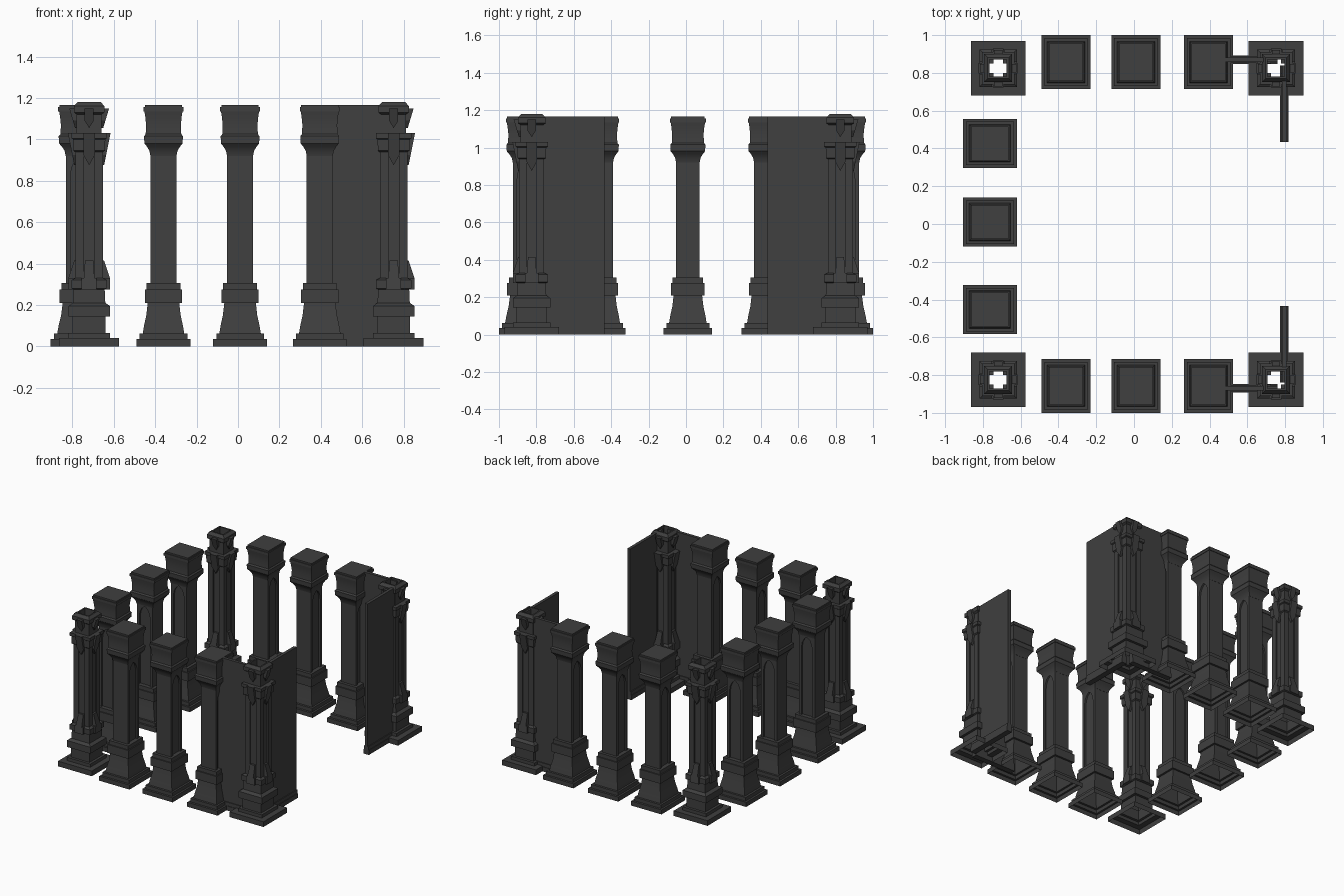
import bpy, bmesh, math
from mathutils import Matrix, Vector

cube = bpy.data.objects.get("Cube")
if cube:
    bpy.data.objects.remove(cube, do_unlink=True)

stone = bpy.data.materials.new("dark_stone")
stone.use_nodes = True
stone.diffuse_color = (0.05, 0.05, 0.05, 1)
stone.node_tree.nodes["Principled BSDF"].inputs["Base Color"].default_value = (0.05, 0.05, 0.05, 1)


def loft(bm, profile, depth=1.0, cap_top=False):
    """Rectangular shell through (height, half width) pairs, open underneath."""
    rings = []
    for z, w in profile:
        hx, hy = w if isinstance(w, tuple) else (w, w * depth)
        rings.append([bm.verts.new((sx * hx, sy * hy, z))
                      for sx, sy in ((-1, -1), (1, -1), (1, 1), (-1, 1))])
    for a, b in zip(rings, rings[1:]):
        for i in range(4):
            j = (i + 1) % 4
            bm.faces.new((a[i], a[j], b[j], b[i]))
    if cap_top:
        bm.faces.new(rings[-1])


def plate(bm, outline, back, front, turn):
    """Prism on the -y side from an (x, z) outline; front(z) gives its reach."""
    rot = Matrix.Rotation(turn, 3, 'Z')
    inner = [bm.verts.new(rot @ Vector((x, -back, z))) for x, z in outline]
    outer = [bm.verts.new(rot @ Vector((x, -front(z), z))) for x, z in outline]
    bm.faces.new(outer)
    bm.faces.new(inner[::-1])
    n = len(outline)
    for i in range(n):
        j = (i + 1) % n
        bm.faces.new((outer[j], outer[i], inner[i], inner[j]))


def box(bm, x0, x1, y0, y1, z0, z1):
    m = (Matrix.Translation(((x0 + x1) / 2, (y0 + y1) / 2, (z0 + z1) / 2))
         @ Matrix.Diagonal((x1 - x0, y1 - y0, z1 - z0, 1)))
    bmesh.ops.create_cube(bm, size=1, matrix=m)


def finish(bm, name):
    bmesh.ops.recalc_face_normals(bm, faces=bm.faces)
    me = bpy.data.meshes.new(name)
    bm.to_mesh(me)
    bm.free()
    me.materials.append(stone)
    return me


def place(me, name, x=0, y=0, turn=0):
    ob = bpy.data.objects.new(name, me)
    ob.location = (x, y, 0)
    ob.rotation_euler.z = turn
    bpy.context.collection.objects.link(ob)
    return ob


# Pillar: stepped flared base, slim shaft, moulded capital
bm = bmesh.new()
core = (0.050, 0.068)
loft(bm, [(0, .13), (.035, .13), (.035, .115), (.063, .115), (.063, .1), (.1, .094),
          (.15, .083), (.21, .076), (.21, .09), (.275, .09), (.275, .082), (.305, .082),
          (.305, core), (.92, core), (.92, .063), (.945, .068), (.965, .08), (.98, .092),
          (1.015, .094), (1.025, .086), (1.07, .084), (1.11, .088), (1.135, .092),
          (1.135, .096), (1.155, .096), (1.155, .09), (1.167, .09)], 1.1, True)

# Pointed arch frames on the two side faces of the shaft
right_edge = [(.046, .3), (.046, .83), (.04, .865), (.025, .895), (0, .915)]
left_edge = [(-x, z) for x, z in right_edge[-2::-1]]
frame = right_edge + left_edge + [(-.068, .3), (-.068, .945), (.068, .945), (.068, .3)]
for side in (1, -1):
    plate(bm, frame, .05, lambda z: .063, side * math.pi / 2)
pillar = finish(bm, "pillar")

pillars = []
for x in (-.36, .01, .395):
    for y, row in ((-.857, "front"), (.857, "back")):
        pillars.append(place(pillar, row + "_pillar", x, y))
for y in (-.453, .01, .427):
    pillars.append(place(pillar, "side_pillar", -.763, y, math.pi / 2))

# Corner column: hollow, banded shell with an open top
bm = bmesh.new()
loft(bm, [(0, .145), (.04, .145), (.04, .1), (.065, .1), (.065, .08), (.145, .08),
          (.145, .1), (.195, .1), (.21, .078), (.275, .075), (.28, .086), (.32, .086),
          (.335, .057), (.93, .057), (.945, .076), (1.0, .078), (1.005, .086),
          (1.03, .086), (1.03, .06), (1.12, .06), (1.13, .074), (1.16, .074),
          (1.18, .056), (1.18, .045), (1.08, .045)])

# Corner posts of the shaft, then keystones and pendants on each side
for sx in (-1, 1):
    for sy in (-1, 1):
        xs, ys = sorted((sx * .026, sx * .067)), sorted((sy * .026, sy * .067))
        box(bm, *xs, *ys, .32, .945)
keystone = [(-.036, .275), (.036, .275), (.036, .33), (.026, .33), (.02, .415),
            (-.02, .415), (-.026, .33), (-.036, .33)]
pendant = [(-.028, 1.03), (-.028, .925), (0, .875), (.028, .925), (.028, 1.03)]
upper_pendant = [(-.022, 1.15), (-.022, 1.09), (0, 1.055), (.022, 1.09), (.022, 1.15)]
for k in range(4):
    turn = k * math.pi / 2
    plate(bm, keystone, .055, lambda z: .1 if z < .34 else .072, turn)
    plate(bm, pendant, .055, lambda z: .072 + (z - .875) * .2, turn)
    plate(bm, upper_pendant, .055, lambda z: .068 + (z - 1.055) * .3, turn)
column = finish(bm, "corner_column")
for x, side in ((-.719, "right"), (.752, "left")):
    for y, row in ((-.825, "front"), (.825, "back")):
        place(column, f"{row}_{side}_corner_column", x, y)

# Thin walls with stepped skirting, joining the left corner columns
for s, row in ((-1, "front"), (1, "back")):
    bm = bmesh.new()
    for t, h in ((.012, 1.167), (.018, .063), (.022, .035)):
        box(bm, .4, .76, s * .87 - t, s * .87 + t, 0, h)
    place(finish(bm, row + "_wall"), row + "_wall")
    bm = bmesh.new()
    ys = sorted((s * .435, s * .84))
    for t, h in ((.012, 1.167), (.018, .063), (.022, .035)):
        box(bm, .795 - t, .795 + t, *ys, 0, h)
    place(finish(bm, row + "_return_wall"), row + "_return_wall")

# Soft shading on the pillar mouldings
bpy.ops.object.select_all(action='DESELECT')
pillars[0].select_set(True)
bpy.context.view_layer.objects.active = pillars[0]
bpy.ops.object.shade_smooth_by_angle(angle=math.radians(30))
